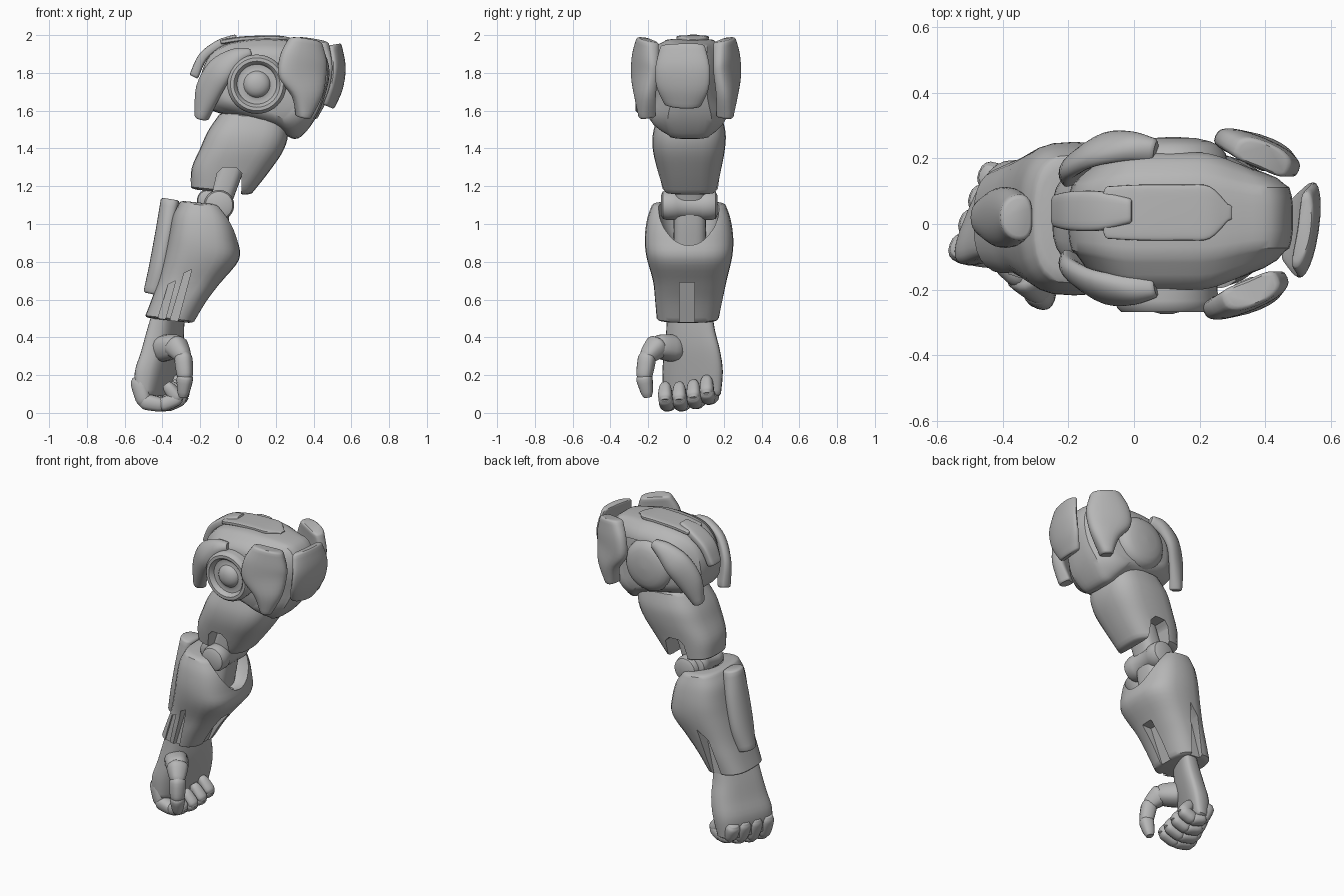
import bpy, bmesh, math
from mathutils import Vector as V

if "Cube" in bpy.data.objects:
    bpy.data.objects.remove(bpy.data.objects["Cube"])

grey = bpy.data.materials.new("grey")
grey.diffuse_color = (0.47, 0.47, 0.47, 1)
grey.use_nodes = True
grey.node_tree.nodes["Principled BSDF"].inputs["Base Color"].default_value = grey.diffuse_color


def skin(name, rings):
    """Closed surface through rings of equal point count."""
    bm = bmesh.new()
    vs = [[bm.verts.new(p) for p in r] for r in rings]
    n = len(vs[0])
    for a, b in zip(vs, vs[1:]):
        for i in range(n):
            j = (i + 1) % n
            bm.faces.new((a[i], a[j], b[j], b[i]))
    bm.faces.new(vs[0])
    bm.faces.new(vs[-1])
    bmesh.ops.recalc_face_normals(bm, faces=bm.faces)
    me = bpy.data.meshes.new(name)
    bm.to_mesh(me)
    bm.free()
    me.materials.append(grey)
    ob = bpy.data.objects.new(name, me)
    bpy.context.collection.objects.link(ob)
    return ob


def spline(a, b, c, d, t):
    return b + (c - a) * (t / 2) + (a * 2 - b * 5 + c * 4 - d) * (t * t / 2) \
        + (b * 3 - a - c * 3 + d) * (t ** 3 / 2)


def loft(name, rings, p=2.5, bow=0, cap=0.012, n=28, sub=4):
    """Smooth loft; each ring is (centre, half-width vector, half-depth vector)."""
    path = []
    for i in range(len(rings) - 1):
        q = [rings[max(0, min(len(rings) - 1, i + k))] for k in (-1, 0, 1, 2)]
        for s in range(sub):
            path.append([spline(*[r[k] for r in q], s / sub) for k in range(3)])
    path.append(rings[-1])
    # rounded ends
    d0 = (path[0][0] - path[1][0]).normalized() * cap
    d1 = (path[-1][0] - path[-2][0]).normalized() * cap
    ends = lambda r, d: [(r[0] + d * h, r[1] * s, r[2] * s) for h, s in ((.6, .94), (1, .8))]
    path = ends(path[0], d0)[::-1] + path + ends(path[-1], d1)
    out = []
    for c, u, v in path:
        ring = []
        for k in range(n):
            a = 2 * math.pi * k / n
            x = math.copysign(abs(math.cos(a)) ** (2 / p), math.cos(a))
            y = math.copysign(abs(math.sin(a)) ** (2 / p), math.sin(a))
            ring.append(c + u * x + v * y + v.normalized() * bow * x * x)
        out.append(ring)
    return skin(name, out)


def stack(name, rows, shear=0, **kw):
    """Loft of rows (z, x0, x1, y0, y1, tilt)."""
    return loft(name, [(V(((a + b) / 2, (c + d) / 2, z)), V(((b - a) / 2, 0, t * (b - a) / 2)),
                        V((shear * (d - c) / 2, (d - c) / 2, 0))) for z, a, b, c, d, t in rows], **kw)


def strip(name, pts, widths, thick, ref, **kw):
    """Curved plate along a path, its face turned toward ref."""
    pts = [V(q) for q in pts]
    rings = []
    for i, q in enumerate(pts):
        t = (pts[min(i + 1, len(pts) - 1)] - pts[max(i - 1, 0)]).normalized()
        u = t.cross(V(ref)).normalized()
        rings.append((q, u * widths[i], u.cross(t) * thick))
    return loft(name, rings, **kw)


def turned(name, x, z, profile, n=40):
    """Turned part about a y axis, profile of (radius, y)."""
    return skin(name, [[(x + r * math.cos(2 * math.pi * k / n), y, z + r * math.sin(2 * math.pi * k / n))
                        for k in range(n)] for r, y in profile])


def cut(ob, cutter):
    m = ob.modifiers.new("cut", "BOOLEAN")
    m.operation, m.solver, m.object = "DIFFERENCE", "EXACT", cutter
    bpy.context.view_layer.objects.active = ob
    bpy.ops.object.modifier_apply(modifier=m.name)
    bpy.data.objects.remove(cutter)


def prism(outline, y0, y1):
    return skin("cutter", [[(x, y, z) for x, z in outline] for y in (y0, y1)])


# shoulder core: side outline shrunk toward the flanks, narrowing at the outer end and the bottom
outline = [(-.17, 1.62), (-.2, 1.75), (-.165, 1.87), (-.09, 1.94), (.02, 1.972), (.17, 1.982), (.33, 1.965),
           (.44, 1.93), (.485, 1.8), (.44, 1.62), (.37, 1.5), (.3, 1.45), (.2, 1.5), (0, 1.56)]
o = [V(q) for q in outline]
m = len(o)
o = [spline(o[i - 1], o[i], o[(i + 1) % m], o[(i + 2) % m], s / 4) for i in range(m) for s in range(4)]
core = [(-.2, .62), (-.188, .74), (-.155, .86), (-.118, .93), (-.105, .97), (-.07, .99), (-.03, 1), (.07, 1),
        (.11, .99), (.145, .97), (.158, .93), (.185, .86), (.208, .74), (.218, .62)]


def ease(t):
    t = max(0, min(1, t))
    return t * t * (3 - 2 * t)


def core_point(q, y, s):
    x, z = .14 + (q.x - .14) * s, 1.74 + (q.y - 1.74) * s
    f = 1 - .26 * ease((x - .2) / .2) * ease((z - 1.5) / .2) - .2 * ease((1.58 - z) / .13)
    f -= .2 * ease((.0 - x) / .2)
    return (x, .015 + (y - .015) * f, z)


skin("shoulder_core", [[core_point(q, y, s) for q in o] for y, s in core])

# shoulder joint discs
turned("front_joint", .1, 1.74, [(.15, -.1), (.157, -.235), (.152, -.255), (.14, -.268), (.122, -.268), (.112, -.258),
                                 (.105, -.238), (.085, -.235), (.07, -.24), (.064, -.25), (.058, -.257),
                                 (.042, -.268), (.02, -.274), (.004, -.275)])
turned("back_joint", .12, 1.74, [(.17, .1), (.168, .18), (.16, .215), (.14, .24), (.11, .253), (.07, .262), (.004, .266)])

# shoulder armour on both flanks
for side, sy, dx, dy in (("front", -1, 0, 0), ("back", 1, .035, .035)):
    strip(side + "_outer_plate",
          [(.36 + dx, sy * .21, 1.965), (.35 + dx, sy * .222, 1.88), (.345 + dx, sy * .225, 1.79),
           (.37 + dx, sy * .222, 1.68), (.35 + dx, sy * .21, 1.575)], [.095, .13, .135, .085, .04], .042,
          (.42, sy, 0), p=3, bow=-.01)
    strip(side + "_arched_plate",
          [(.055, sy * (.195 + dy), 1.9), (-.01, sy * (.208 + dy), 1.885), (-.1, sy * (.2 + dy), 1.815),
           (-.165, sy * (.16 + dy), 1.7), (-.195, sy * (.12 + dy), 1.57)], [.035, .055, .08, .075, .04], .034,
          (-.35, sy, .5), bow=-.012)
strip("end_plate", [(.522, -.02, 1.94), (.54, -.02, 1.83), (.525, -.02, 1.72), (.488, -.02, 1.63)],
      [.12, .145, .14, .1], .024, (1, -.15, 0), p=2.7, bow=-.012)
strip("top_plate", [(-.08, .035, 1.965), (.02, .035, 1.98), (.15, .035, 1.985), (.23, .035, 1.983),
                    (.285, .035, 1.97)], [.08, .085, .085, .08, .025], .013, (0, 0, 1), p=5)
strip("rear_top_plate", [(-.23, .04, 1.79), (-.185, .04, 1.885), (-.1, .04, 1.95), (-.015, .04, 1.978)],
      [.05, .06, .06, .04], .025, (-.7, 0, 1), p=4)

# upper arm with an open fork at the elbow
arm = stack("upper_arm", [(1.57, -.1, .26, -.15, .19, -.05), (1.48, -.16, .265, -.175, .21, -.05),
                          (1.39, -.2, .235, -.175, .205, -.05), (1.28, -.245, .155, -.15, .185, -.08),
                          (1.18, -.25, .075, -.125, .17, -.1)], p=3)
cut(arm, prism([(-.15, 1.1), (-.11, 1.27), (-.08, 1.3), (-.01, 1.3), (.02, 1.27), (.015, 1.1)], -.4, .4))

# elbow
loft("elbow_neck", [(V((x, .02, z)), V((.065, 0, -.02)), V((0, .085, 0)))
                    for x, z in ((.0, 1.4), (-.05, 1.26), (-.1, 1.12), (-.12, 1.0), (-.15, .85))], p=3)
for name, x, z, s in (("elbow_roller", -.1, 1.1, 1), ("elbow_rear_roller", -.16, 1.125, .72)):
    turned(name, x, z, [(r * s, .017 + y * s) for r, y in ((.05, -.15), (.072, -.14), (.08, -.115), (.08, -.07),
                                                           (.076, -.06), (.076, .06), (.08, .07), (.08, .115),
                                                           (.072, .14), (.05, .15))])

# forearm with an elbow cup and slots along the wrist end
fore = stack("forearm", [(1.1, -.31, -.07, -.18, .21, -.1), (1.03, -.345, -.025, -.205, .235, -.1),
                         (.93, -.365, .0, -.218, .25, -.1), (.83, -.385, .005, -.21, .245, -.1),
                         (.7, -.42, -.09, -.175, .215, -.05), (.6, -.455, -.165, -.165, .195, -.05),
                         (.5, -.49, -.23, -.155, .175, -.12)], p=2.8)
cut(fore, loft("cutter", [(V((-.06, .015, 1.15 + .28 * math.sin(a))), V((.19 * math.cos(a), 0, 0)),
                          V((0, .17 * math.cos(a), 0))) for a in (-1.5, -1.2, -.9, -.5, 0, .5, 1, 1.5)], p=2))
slot = [(-.245, .76), (-.285, .74), (-.375, .44), (-.33, .44)]
cut(fore, prism(slot, -.4, -.12))
cut(fore, prism([(x - .085, z - .06) for x, z in slot], -.4, -.135))
cut(fore, prism([(-.24, .78), (-.31, .72), (-.4, .42), (-.32, .42)], .15, .4))
cut(fore, prism([(-.07, .69), (-.16, .69), (-.27, .42), (-.1, .42)], -.035, .045))
strip("forearm_rear_plate", [(-.36, .02, 1.12), (-.385, .02, .97), (-.42, .02, .78), (-.45, .02, .64)],
      [.07, .09, .09, .065], .05, (-1, 0, -.25), p=2.3, bow=-.01)

# palm, turned about the wrist
stack("palm", [(.52, -.43, -.31, -.1, .14, 0), (.43, -.455, -.315, -.105, .155, 0),
               (.33, -.48, -.325, -.115, .18, .1), (.22, -.51, -.35, -.125, .195, .1),
               (.1, -.5, -.385, -.12, .185, 0)], shear=.42, p=3)


def digit(name, pts, radii):
    """Jointed digit: one rounded segment per bone."""
    for i in range(len(pts) - 1):
        a, b = V(pts[i]), V(pts[i + 1])
        t = (b - a).normalized()
        u = t.cross(V((.3, .9, .1))).normalized()
        w = u.cross(t)
        r0, r1 = radii[i], radii[i + 1]
        a, b = a - t * r0 * .3, b + t * r1 * .3
        loft(f"{name}_{i + 1}", [(a.lerp(b, f), u * r, w * r) for f, r in
                                 ((0, r0 * .75), (.2, r0), (.8, r1), (1, r1 * .75))], n=16, sub=3, cap=.008)


# four curled fingers and the thumb
for k, (y, lift, reach) in enumerate(((-.085, 0, -.32), (-.01, .0, -.3), (.065, .012, -.29), (.135, .035, -.285))):
    base = -.525 + .4 * (y + .085)
    digit(f"finger_{k + 1}", [(base, y + .01, .17), (base + .03, y, .06 + lift),
                              (base * .4 + reach * .6, y - .015, .042 + lift), (reach, y - .025, .075 + lift),
                              (reach - .05, y - .025, .14 + lift)], [.045, .042, .038, .037, .032])
digit("thumb", [(-.4, -.06, .34), (-.33, -.15, .355), (-.29, -.205, .3), (-.28, -.222, .19), (-.29, -.205, .1)],
      [.07, .062, .046, .042, .032])

# smooth shading with crisp edges
for ob in bpy.context.scene.objects:
    ob.select_set(True)
    bpy.context.view_layer.objects.active = ob
bpy.ops.object.shade_smooth_by_angle(angle=math.radians(35))
